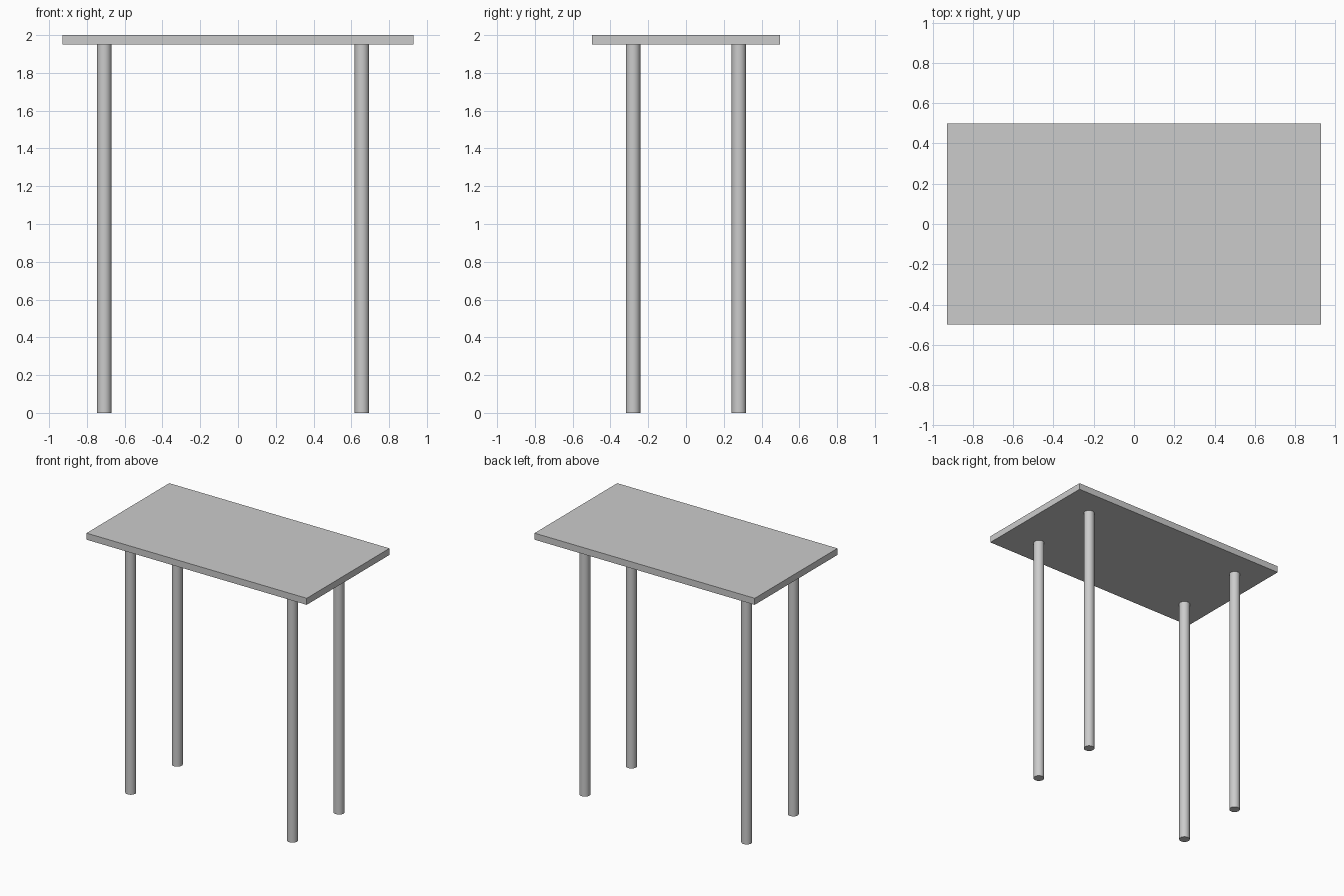
import bpy

if "Cube" in bpy.data.objects:
    bpy.data.objects.remove(bpy.data.objects["Cube"])

TOP_Z, UNDER_Z = 2.0, 1.95
LEG_R = 0.038

# Table top: thin slab
bpy.ops.mesh.primitive_cube_add(size=1, location=(0, 0, (TOP_Z + UNDER_Z) / 2))
top = bpy.context.object
top.name = "table_top"
top.scale = (1.856, 0.996, TOP_Z - UNDER_Z)
bpy.ops.object.transform_apply(location=False, rotation=False, scale=True)


# Round legs, set slightly off centre along the length
def leg(name, x, y):
    bpy.ops.mesh.primitive_cylinder_add(vertices=32, radius=LEG_R, depth=UNDER_Z,
                                        location=(x, y, UNDER_Z / 2))
    bpy.context.object.name = name
    bpy.ops.object.shade_smooth_by_angle()


for side, x in (("left", -0.708), ("right", 0.656)):
    for end, y in (("front", -0.28), ("back", 0.28)):
        leg(f"{end}_{side}_leg", x, y)
